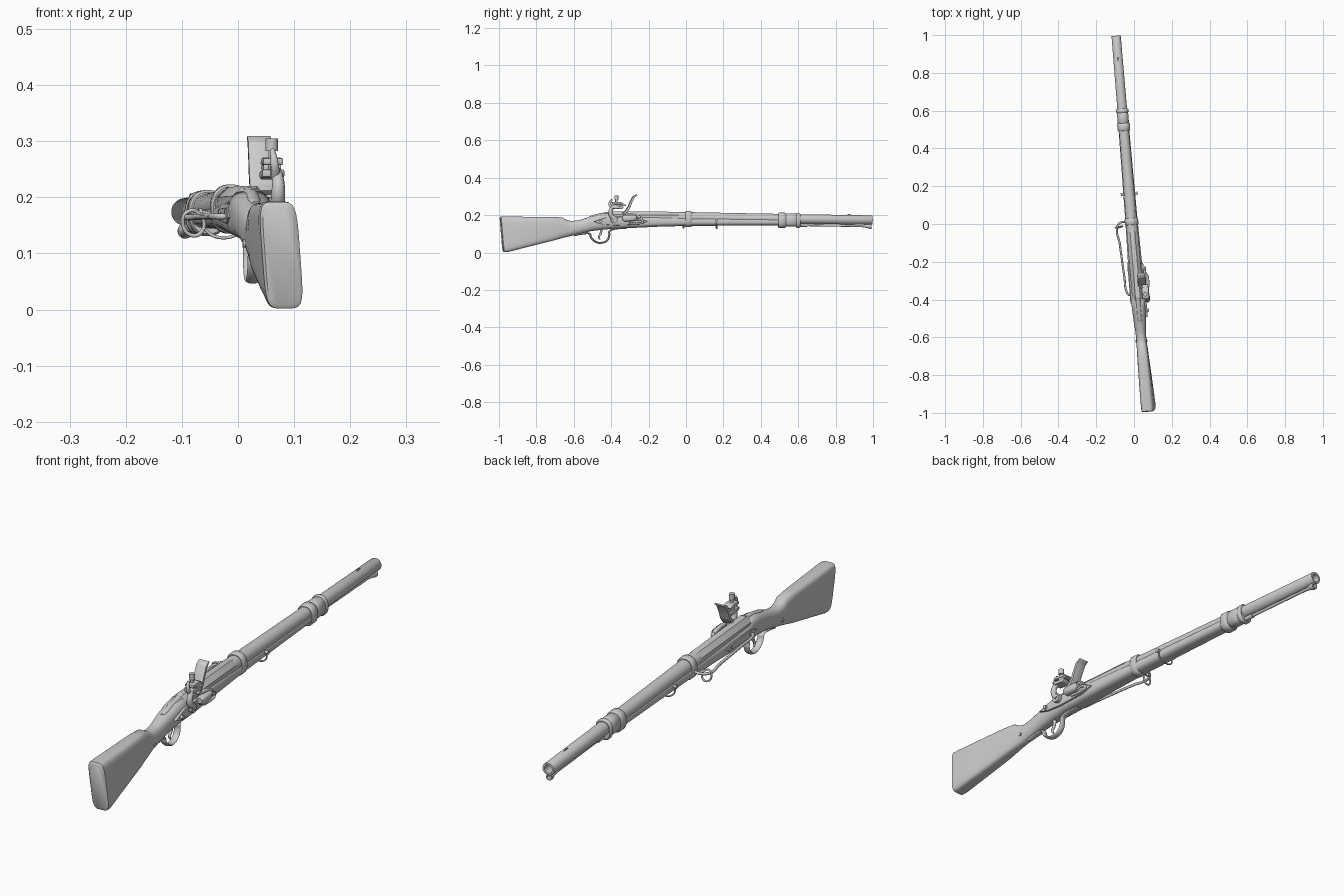
import bpy, bmesh, math
from mathutils import Matrix, Vector

# Built along the y axis, then the whole gun is turned slightly about z.


def finish(bm, name, angle=40):
    bmesh.ops.recalc_face_normals(bm, faces=bm.faces)
    me = bpy.data.meshes.new(name)
    bm.to_mesh(me)
    bm.free()
    ob = bpy.data.objects.new(name, me)
    bpy.context.collection.objects.link(ob)
    smooth(ob, angle)
    return ob


def smooth(ob, angle=40):
    bpy.ops.object.select_all(action='DESELECT')
    ob.select_set(True)
    bpy.context.view_layer.objects.active = ob
    bpy.ops.object.shade_smooth_by_angle(angle=math.radians(angle))


def loft(name, sections, u=0, segs=32, angle=40):
    """Skin superellipse sections: (y, z_bottom, z_top, half_width, power, shear, tilt)."""
    bm = bmesh.new()
    rings = []
    for s in sections:
        y, zb, zt, hw, n, shear, tilt = (list(s) + [2, 0, 0][len(s) - 4:])
        ring = []
        for i in range(segs):
            a = 2 * math.pi * (i + .5) / segs
            c, d = math.cos(a), math.sin(a)
            px = math.copysign(abs(c) ** (2 / n), c) * hw
            pz = (zb + zt) / 2 + math.copysign(abs(d) ** (2 / n), d) * (zt - zb) / 2
            drop = zt - pz
            ring.append(bm.verts.new((u + px + shear * drop, y + tilt * drop, pz)))
        rings.append(ring)
    for a, b in zip(rings, rings[1:]):
        for i in range(segs):
            j = (i + 1) % segs
            bm.faces.new((a[i], a[j], b[j], b[i]))
    bm.faces.new(rings[0])
    bm.faces.new(rings[-1])
    return finish(bm, name, angle)


def rod(name, rings, u=0, segs=20):
    """Round part along y from (y, z_centre, radius)."""
    return loft(name, [(y, z - r, z + r, r) for y, z, r in rings], u, segs)


def tube(name, pts, r, u=0, flat=1, cyclic=False):
    """Smooth wire through (u, y, z, radius factor); flat widens it sideways."""
    cu = bpy.data.curves.new(name, 'CURVE')
    cu.dimensions = '3D'
    cu.bevel_depth, cu.bevel_resolution, cu.resolution_u = r, 3, 8
    cu.use_fill_caps = True
    sp = cu.splines.new('BEZIER')
    sp.bezier_points.add(len(pts) - 1)
    sp.use_cyclic_u = cyclic
    for b, p in zip(sp.bezier_points, pts):
        b.co = p[:3]
        b.radius = p[3] if len(p) > 3 else 1
        b.handle_left_type = b.handle_right_type = 'AUTO'
    ob = bpy.data.objects.new(name, cu)
    bpy.context.collection.objects.link(ob)
    bpy.ops.object.select_all(action='DESELECT')
    ob.select_set(True)
    bpy.context.view_layer.objects.active = ob
    bpy.ops.object.convert(target='MESH')
    ob = bpy.context.object
    ob.name = name
    ob.location.x, ob.scale.x = u, flat
    smooth(ob)
    return ob


def plate(name, outline, u0, u1, bevel=.003):
    """Extrude a (y, z) outline sideways from u0 to u1."""
    bm = bmesh.new()
    f = bm.faces.new([bm.verts.new((u0, y, z)) for y, z in outline])
    ex = bmesh.ops.extrude_face_region(bm, geom=[f])
    bmesh.ops.translate(bm, vec=(u1 - u0, 0, 0),
                        verts=[v for v in ex['geom'] if isinstance(v, bmesh.types.BMVert)])
    bmesh.ops.recalc_face_normals(bm, faces=bm.faces)
    bmesh.ops.bevel(bm, geom=bm.edges[:], offset=bevel, segments=2, affect='EDGES', profile=.5)
    return finish(bm, name, 35)


def disc(name, centre, r, depth, axis='X'):
    bm = bmesh.new()
    bmesh.ops.create_cone(bm, cap_ends=True, segments=16, radius1=r, radius2=r, depth=depth)
    rot = Matrix.Rotation(math.pi / 2, 4, 'Y') if axis == 'X' else Matrix()
    bm.transform(Matrix.Translation(centre) @ rot)
    return finish(bm, name)


# Wooden stock: butt, comb step, wrist, fore-end
loft("stock", [
    (-.998, .008, .186, .029, 5, .08, .08), (-.994, .002, .192, .034, 5, .08, .08),
    (-.97, .002, .193, .035, 5, .08, .06), (-.85, .030, .191, .034, 4.5, .06),
    (-.72, .062, .190, .031, 4, .03), (-.665, .077, .188, .029, 3.2, .02),
    (-.64, .083, .174, .028, 2.7, .01), (-.615, .089, .168, .027, 2.4),
    (-.57, .100, .174, .028, 2.3), (-.51, .114, .193, .033, 2.4),
    (-.45, .122, .208, .036, 2.6), (-.40, .126, .212, .038, 3),
    (-.38, .128, .200, .039, 3), (-.25, .133, .196, .038, 3),
    (-.15, .138, .194, .036, 2.8), (0, .142, .190, .033, 2.6),
    (.3, .144, .186, .030, 2.5), (.56, .145, .182, .028, 2.5), (.585, .150, .18, .025, 2.5)])

# Barrel with an open bore, faceted breech and tang
rod("barrel", [(-.30, .188, .031), (0, .187, .0295), (.3, .183, .0275), (.6, .179, .026),
               (.998, .174, .0245), (1, .174, .0235), (1, .174, .016), (.88, .176, .016)], segs=32)
loft("breech", [(-.415, .172, .212, .024, 2), (-.39, .156, .223, .033, 2),
                (-.05, .156, .220, .032, 2), (-.035, .157, .217, .0295, 2)], segs=8, angle=20)
loft("breech_tang", [(-.52, .18, .193, .008), (-.50, .18, .201, .012),
                     (-.44, .19, .215, .012), (-.40, .19, .219, .014)], segs=16)
loft("front_sight", [(.86, .19, .201, .002), (.875, .19, .208, .003), (.89, .19, .201, .002)], segs=8)

# Barrel bands
for name, y0, y1, zb, zt, hw in (("middle_band", -.005, .03, .135, .223, .036),
                                 ("front_band_rear", .495, .535, .131, .213, .034),
                                 ("front_band_sleeve", .53, .60, .138, .209, .030),
                                 ("front_band_front", .59, .612, .132, .212, .033)):
    loft(name, [(y0, zb + .004, zt - .004, hw - .004, 2.4), (y0 + .005, zb, zt, hw, 2.4),
                (y1 - .005, zb, zt, hw, 2.4), (y1, zb + .004, zt - .004, hw - .004, 2.4)])

# Ramrod with flared tip
rod("ramrod", [(.50, .149, .006), (.94, .142, .006), (.965, .141, .008), (.985, .140, .0135),
               (.994, .140, .0135), (.994, .140, .008), (.985, .140, .005)])
rod("ramrod_pipe", [(.60, .147, .009), (.65, .146, .009)])

# Cross pin with small sling swivel
disc("swivel_pin", (0, .16, .172), .005, .088)
for s in (-1, 1):
    disc("swivel_pin_head", (s * .042, .16, .172), .008, .006)
tube("swivel_ring", [(-.036, .16, .172), (-.034, .162, .145), (0, .165, .128),
                     (.034, .162, .145), (.036, .16, .172)], .003)

# Left side bar with its mounts and loose ring
tube("side_bar", [(-.028, .015, .170), (-.06, .012, .168), (-.078, -.01, .165),
                  (-.072, -.10, .165), (-.062, -.28, .166), (-.057, -.355, .166),
                  (-.048, -.372, .166), (-.03, -.37, .168)], .0055)
tube("side_bar_ring", [(-.076, -.015, .176), (-.088, -.012, .158), (-.07, -.008, .132),
                       (-.05, -.008, .145), (-.06, -.012, .172)], .0035, cyclic=True)
for y in (-.37, -.24):
    disc("side_plate_screw", (-.037, y, .17), .009, .012)
plate("side_plate", [(-.42, .165), (-.38, .152), (-.22, .158), (-.2, .168), (-.23, .18), (-.38, .182)],
      -.041, -.034, .002)

# Lock plate, pan and springs on the right side
plate("lock_plate", [(-.50, .165), (-.45, .150), (-.38, .145), (-.26, .150), (-.21, .165),
                     (-.24, .182), (-.34, .190), (-.43, .188)], .030, .044)
loft("priming_pan", [(-.345, .176, .196, .011, 3), (-.335, .166, .2, .016, 3),
                     (-.285, .168, .2, .016, 3), (-.27, .18, .198, .011, 3)], .052, 20)
tube("frizzen_spring", [(.05, -.31, .158, 1), (.05, -.26, .156, 1), (.05, -.235, .164, 1),
                        (.05, -.25, .176, 1), (.05, -.28, .174, .8)], .0055)
for y, z in ((-.46, .167), (-.255, .190)):
    disc("lock_screw", (.046, y, z), .008, .014)

# Frizzen: curved striking plate with foot
face = [(-.335, .205), (-.322, .212), (-.305, .235), (-.293, .265), (-.278, .295), (-.262, .308),
        (-.270, .310), (-.288, .300), (-.304, .270), (-.316, .242), (-.330, .222), (-.345, .212)]
plate("frizzen", face, .006, .048, .0015)
tube("frizzen_foot", [(.04, -.33, .206, 1), (.044, -.29, .203, 1.2), (.048, -.255, .192, 1)], .007)

# Cock: curved neck, jaws, flint and clamp screw
disc("cock_hub", (.05, -.39, .178), .019, .018)
tube("cock_neck", [(.05, -.385, .175, 1.3), (.05, -.408, .205, 1.2), (.05, -.405, .232, 1),
                   (.046, -.385, .245, 1.1), (.042, -.355, .243, .9)], .0105)
tube("cock_crest", [(.046, -.40, .235, 1), (.043, -.412, .262, .8), (.04, -.40, .285, .5)], .009)
plate("lower_jaw", [(-.40, .236), (-.35, .232), (-.338, .240), (-.345, .247), (-.40, .250)], .022, .062)
plate("flint", [(-.375, .248), (-.325, .250), (-.332, .257), (-.375, .258)], .026, .058, .001)
plate("upper_jaw", [(-.40, .258), (-.345, .257), (-.340, .264), (-.36, .271), (-.40, .270)], .024, .060)
disc("jaw_screw", (.041, -.377, .272), .006, .05, 'Z')
disc("jaw_screw_head", (.041, -.377, .294), .011, .022, 'Z')

# Trigger guard and trigger
tube("trigger_guard", [(0, -.60, .092, .9), (0, -.55, .101, 1), (0, -.518, .100, 1), (0, -.508, .078, 1),
                       (0, -.485, .058, 1), (0, -.455, .052, 1), (0, -.425, .064, 1),
                       (0, -.412, .09, 1), (0, -.41, .115, 1), (0, -.385, .126, 1),
                       (0, -.32, .130, .7)], .0055, flat=2.4)
tube("trigger", [(0, -.455, .125, 1.3), (0, -.458, .10, 1), (0, -.468, .082, .8),
                 (0, -.462, .070, .6)], .006)
for s in (-1, 1):
    disc("wrist_screw", (s * .027, -.62, .118), .007, .008)

# Turn the whole gun to its slanted rest direction
bpy.context.view_layer.update()
turn = Matrix.Translation((-.012, 0, 0)) @ Matrix.Rotation(math.atan(.083), 4, 'Z')
for ob in bpy.context.scene.objects:
    ob.matrix_world = turn @ ob.matrix_world
